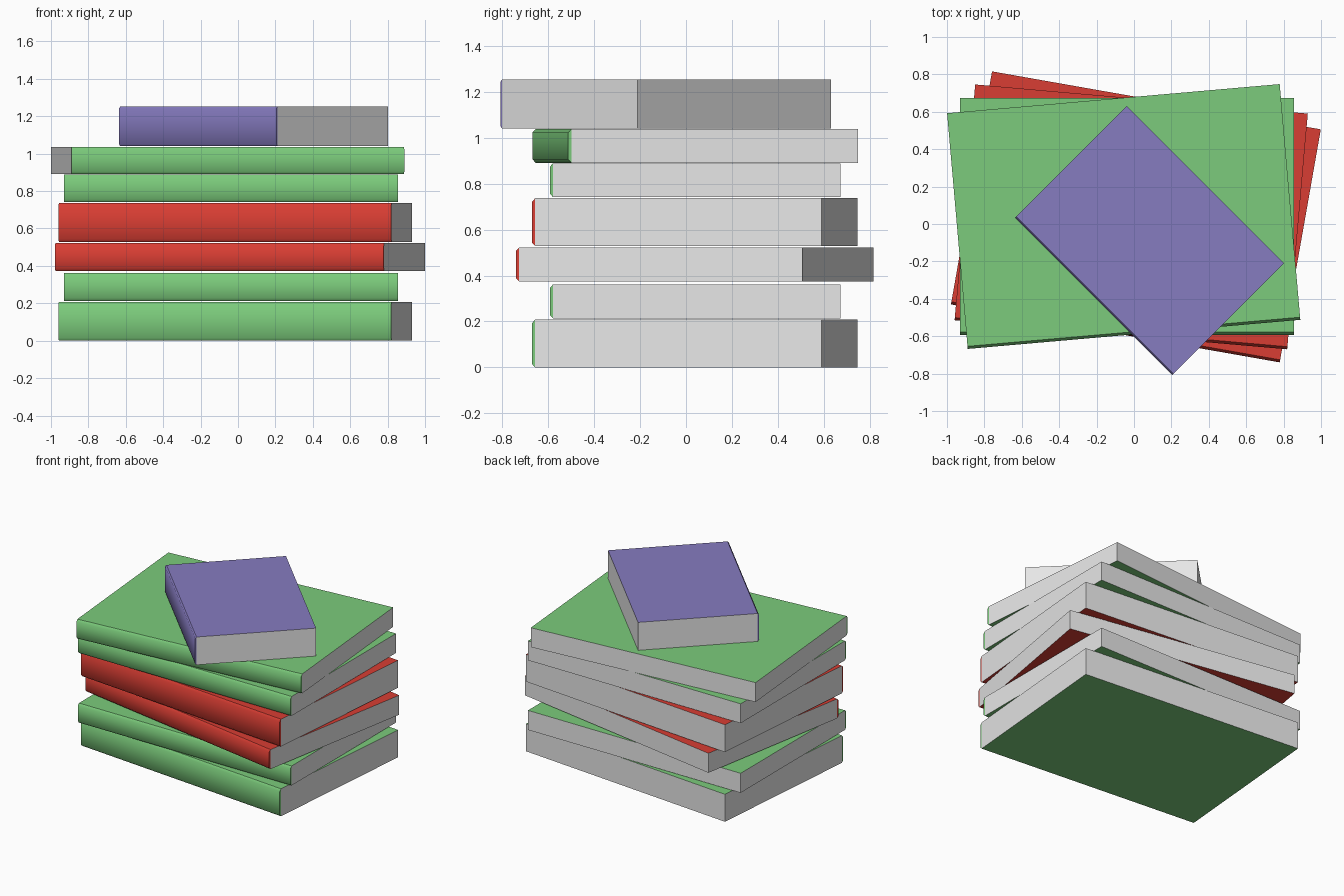
import bpy, bmesh
from math import radians
from mathutils import Vector

if "Cube" in bpy.data.objects:
    bpy.data.objects.remove(bpy.data.objects["Cube"], do_unlink=True)


def material(name, rgb):
    mat = bpy.data.materials.new(name)
    mat.use_nodes = True
    mat.diffuse_color = (*rgb, 1)
    mat.node_tree.nodes["Principled BSDF"].inputs["Base Color"].default_value = (*rgb, 1)
    return mat


pages = material("pages", (0.8, 0.8, 0.8))
green = material("green cover", (0.2, 0.6, 0.2))
red = material("red cover", (0.69, 0.047, 0.033))
purple = material("purple cover", (0.24, 0.2, 0.53))

WIDTH, DEPTH, SPINE = 1.785, 1.265, 0.014


def book(name, cover, center, bottom, top, angle, scale=1.0):
    """Page block with coloured covers and a chamfered spine at its front."""
    w, d, s, h = WIDTH * scale, DEPTH * scale, SPINE * scale, top - bottom
    bm = bmesh.new()
    bmesh.ops.create_cube(bm, size=1)
    bmesh.ops.scale(bm, vec=(w, d - s, h), verts=bm.verts)
    bmesh.ops.translate(bm, vec=(0, s / 2, 0), verts=bm.verts)

    # Spine: push the front face out and narrow it
    bm.normal_update()
    front = [f for f in bm.faces if f.normal.y < -0.9]
    spine = bmesh.ops.extrude_discrete_faces(bm, faces=front)["faces"][0]
    for v in spine.verts:
        v.co.y -= s
        v.co.z *= 1 - 2.2 * s / h
    bm.normal_update()

    # Covers and spine are coloured, the three open sides are pages
    for f in bm.faces:
        on_spine = f.calc_center_median().y < -d / 2 + s
        f.material_index = int(on_spine or abs(f.normal.z) > 0.9)
        f.smooth = on_spine and abs(f.normal.x) < 0.5
    for e in bm.edges:
        e.smooth = all(f.smooth for f in e.link_faces)

    mesh = bpy.data.meshes.new(name)
    bm.to_mesh(mesh)
    bm.free()
    mesh.materials.append(pages)
    mesh.materials.append(cover)
    obj = bpy.data.objects.new(name, mesh)
    obj.location = Vector((*center, (bottom + top) / 2))
    obj.rotation_euler.z = radians(angle)
    bpy.context.collection.objects.link(obj)


# The stack, from the bottom up
book("bottom_thick_book", green, (-0.015, 0.038), 0.0, 0.208, -5)
book("lower_thin_book", green, (-0.037, 0.04), 0.213, 0.361, 0)
book("red_thin_book", red, (0.01, 0.038), 0.374, 0.522, -10)
book("red_thick_book", red, (-0.015, 0.038), 0.528, 0.736, -5)
book("upper_thin_book", green, (-0.037, 0.04), 0.741, 0.888, 0)
book("top_thin_book", green, (-0.055, 0.04), 0.89, 1.037, 5)
book("small_top_book", purple, (0.083, -0.088), 1.04, 1.252, -45, 0.667)
